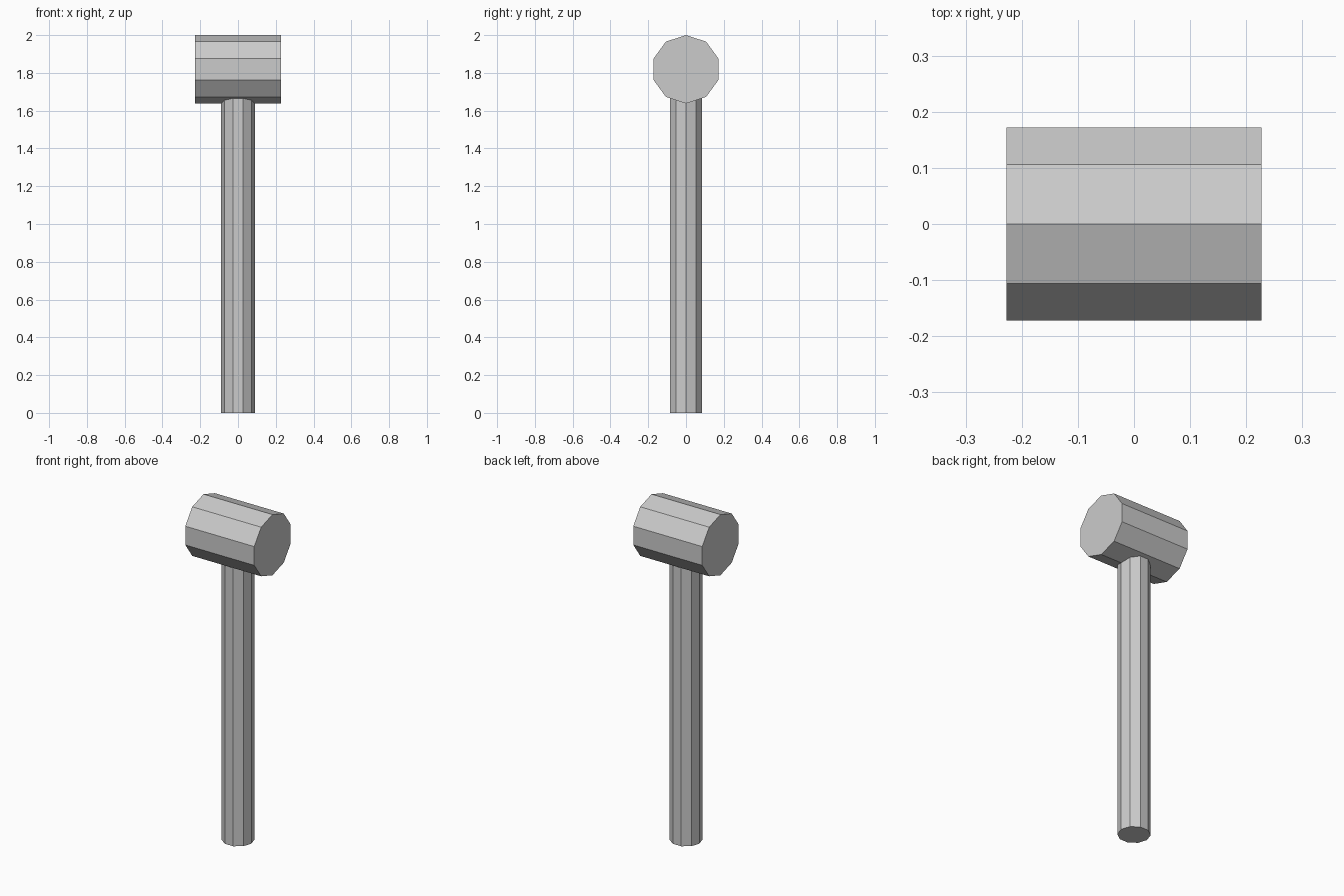
import bpy, bmesh, math
from mathutils import Matrix

if "Cube" in bpy.data.objects:
    bpy.data.objects.remove(bpy.data.objects["Cube"])

SIDES = 10


def prism(name, radius, length, matrix):
    """Ten-sided flat-faced prism along local z, first corner on local +x."""
    bm = bmesh.new()
    ring = [bm.verts.new((radius * math.cos(math.tau * i / SIDES),
                          radius * math.sin(math.tau * i / SIDES), -length / 2))
            for i in range(SIDES)]
    base = bm.faces.new(ring)
    out = bmesh.ops.extrude_face_region(bm, geom=[base], use_keep_orig=True)
    top = [v for v in out["geom"] if isinstance(v, bmesh.types.BMVert)]
    bmesh.ops.translate(bm, vec=(0, 0, length), verts=top)
    bmesh.ops.transform(bm, matrix=matrix, verts=bm.verts)
    bmesh.ops.recalc_face_normals(bm, faces=bm.faces)
    mesh = bpy.data.meshes.new(name)
    bm.to_mesh(mesh)
    bm.free()
    obj = bpy.data.objects.new(name, mesh)
    bpy.context.collection.objects.link(obj)
    return obj


# Handle: upright shaft whose top is buried in the head
handle_length = 1.70
prism("handle", 0.089, handle_length, Matrix.Translation((0, 0, handle_length / 2)))

# Head: thick prism lying along x, one corner pointing straight up
head_radius = 0.181
prism("head", head_radius, 0.455,
      Matrix.Translation((0, 0, 2 - head_radius)) @ Matrix.Rotation(math.pi / 2, 4, "Y"))
